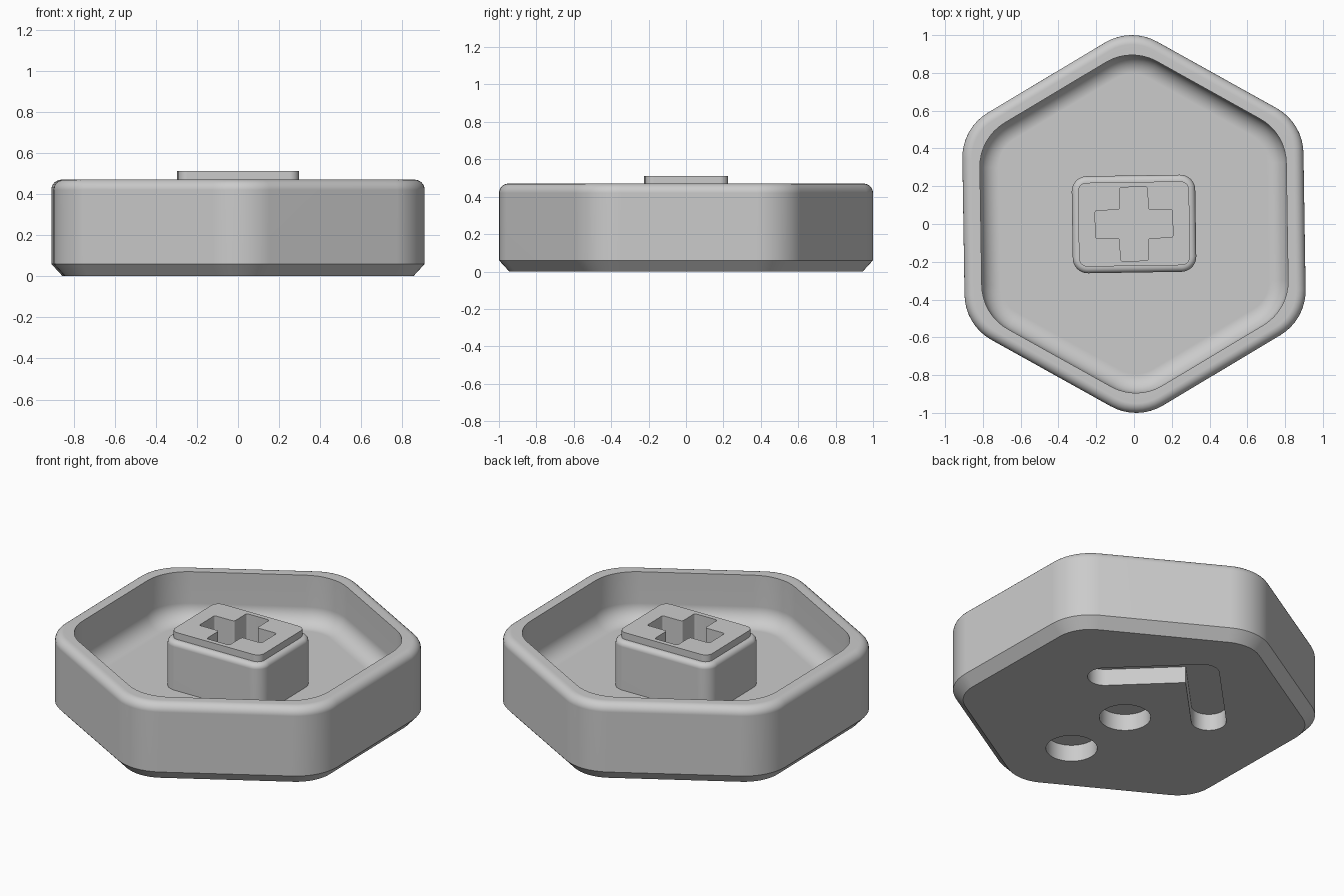
import bpy, bmesh, math
from mathutils import Vector, Matrix

if "Cube" in bpy.data.objects:
    bpy.data.objects.remove(bpy.data.objects["Cube"])

TILT = Matrix.Rotation(math.radians(0.9), 3, 'Z')   # whole model is turned slightly

grey = bpy.data.materials.new("plain grey")
grey.diffuse_color = (0.6, 0.6, 0.6, 1)
grey.use_nodes = True
grey.node_tree.nodes["Principled BSDF"].inputs["Base Color"].default_value = grey.diffuse_color


def rounded(pts, r, n=8):
    """Counter-clockwise polygon with every corner replaced by an arc."""
    out = []
    for i, p in enumerate(pts):
        p = Vector(p)
        a = (Vector(pts[i - 1]) - p).normalized()
        b = (Vector(pts[(i + 1) % len(pts)]) - p).normalized()
        half = a.angle(b) / 2
        c = p + (a + b).normalized() * (r / math.sin(half))
        v0 = p + a * (r / math.tan(half)) - c
        v1 = p + b * (r / math.tan(half)) - c
        a0 = math.atan2(v0.y, v0.x)
        d = (math.atan2(v1.y, v1.x) - a0 + math.pi) % (2 * math.pi) - math.pi
        out += [c + r * Vector((math.cos(a0 + d * k / n), math.sin(a0 + d * k / n)))
                for k in range(n + 1)]
    return out


def hexagon(apothem, r):
    R = apothem / math.cos(math.pi / 6)
    return rounded([(R * math.cos(math.radians(30 + 60 * i)),
                     R * math.sin(math.radians(30 + 60 * i))) for i in range(6)], r)


def rect(hx, hy, r):
    return rounded([(-hx, -hy), (hx, -hy), (hx, hy), (-hx, hy)], r)


def loft(name, rings):
    """Skin a stack of (outline, z) rings and cap both ends."""
    bm = bmesh.new()
    loops = [[bm.verts.new(TILT @ Vector((p.x, p.y, z))) for p in ring] for ring, z in rings]
    for lo, hi in zip(loops, loops[1:]):
        for i in range(len(lo)):
            j = (i + 1) % len(lo)
            bm.faces.new((lo[i], lo[j], hi[j], hi[i]))
    bm.faces.new(loops[0][::-1])
    bm.faces.new(loops[-1])
    bmesh.ops.recalc_face_normals(bm, faces=bm.faces)
    me = bpy.data.meshes.new(name)
    bm.to_mesh(me)
    bm.free()
    ob = bpy.data.objects.new(name, me)
    bpy.context.collection.objects.link(ob)
    me.materials.append(grey)
    return ob


def activate(ob):
    bpy.ops.object.select_all(action='DESELECT')
    ob.select_set(True)
    bpy.context.view_layer.objects.active = ob


def carve(ob, cutters):
    activate(ob)
    for c in cutters:
        m = ob.modifiers.new("cut", 'BOOLEAN')
        m.operation, m.solver, m.object = 'DIFFERENCE', 'EXACT', c
        bpy.ops.object.modifier_apply(modifier=m.name)
        bpy.data.objects.remove(c)


def finish(ob):
    activate(ob)
    bpy.ops.object.shade_smooth_by_angle(angle=math.radians(30))
    w = ob.modifiers.new("even shading", 'WEIGHTED_NORMAL')
    w.keep_sharp = True


steps = [math.pi / 2 * k / 6 for k in range(7)]

# hexagonal tray: chamfered foot, rounded outer rim, hollow with a filleted floor
A, R, TOP, FLOOR = 0.903, 0.276, 0.47, 0.18
rings = [(hexagon(A - 0.055, R - 0.055), 0), (hexagon(A, R), 0.06)]
for t in steps:
    d = 0.05 * (1 - math.cos(t))
    rings.append((hexagon(A - d, R - d), TOP - 0.05 + 0.05 * math.sin(t)))
rings.append((hexagon(0.811, 0.27), TOP))
for t in steps:
    d = 0.1 * (1 - math.cos(t))
    rings.append((hexagon(0.811 - d, 0.27 - d), FLOOR + 0.1 - 0.1 * math.sin(t)))
tray = loft("tray", rings)

# underside recesses: two round holes and a chevron of two slots
cutters = []
for y in (-0.075, -0.52):
    ring = [Vector((0.14 * math.cos(a), y + 0.14 * math.sin(a)))
            for a in [2 * math.pi * k / 48 for k in range(48)]]
    cutters.append(loft("round_cutter", [(ring, -0.1), (ring, 0.1)]))
for s in (-1, 1):
    rot = Matrix.Rotation(-s * math.pi / 4, 2)
    mid = Vector((s * 0.187, 0.378))
    ring = [rot @ p + mid for p in rect(0.265 + 0.095, 0.095, 0.0945)]
    cutters.append(loft("slot_cutter", [(ring, -0.1), (ring, 0.1)]))
carve(tray, cutters)
finish(tray)

# central two-step post
rings = [(rect(0.327, 0.257, 0.08), 0.15)]
for t in steps:
    d = 0.03 * (1 - math.cos(t))
    rings.append((rect(0.327 - d, 0.257 - d, 0.08 - d), 0.44 + 0.03 * math.sin(t)))
rings += [(rect(0.294, 0.222, 0.045), 0.47), (rect(0.294, 0.222, 0.045), 0.511)]
post = loft("post", rings)

# cross-shaped socket in the post
w, lx, ly = 0.075, 0.205, 0.195
cross = rounded([(-w, -ly), (w, -ly), (w, -w), (lx, -w), (lx, w), (w, w),
                 (w, ly), (-w, ly), (-w, w), (-lx, w), (-lx, -w), (-w, -w)], 0.012, 4)
carve(post, [loft("cross_cutter", [(cross, 0.24), (cross, 0.7)])])
finish(post)
